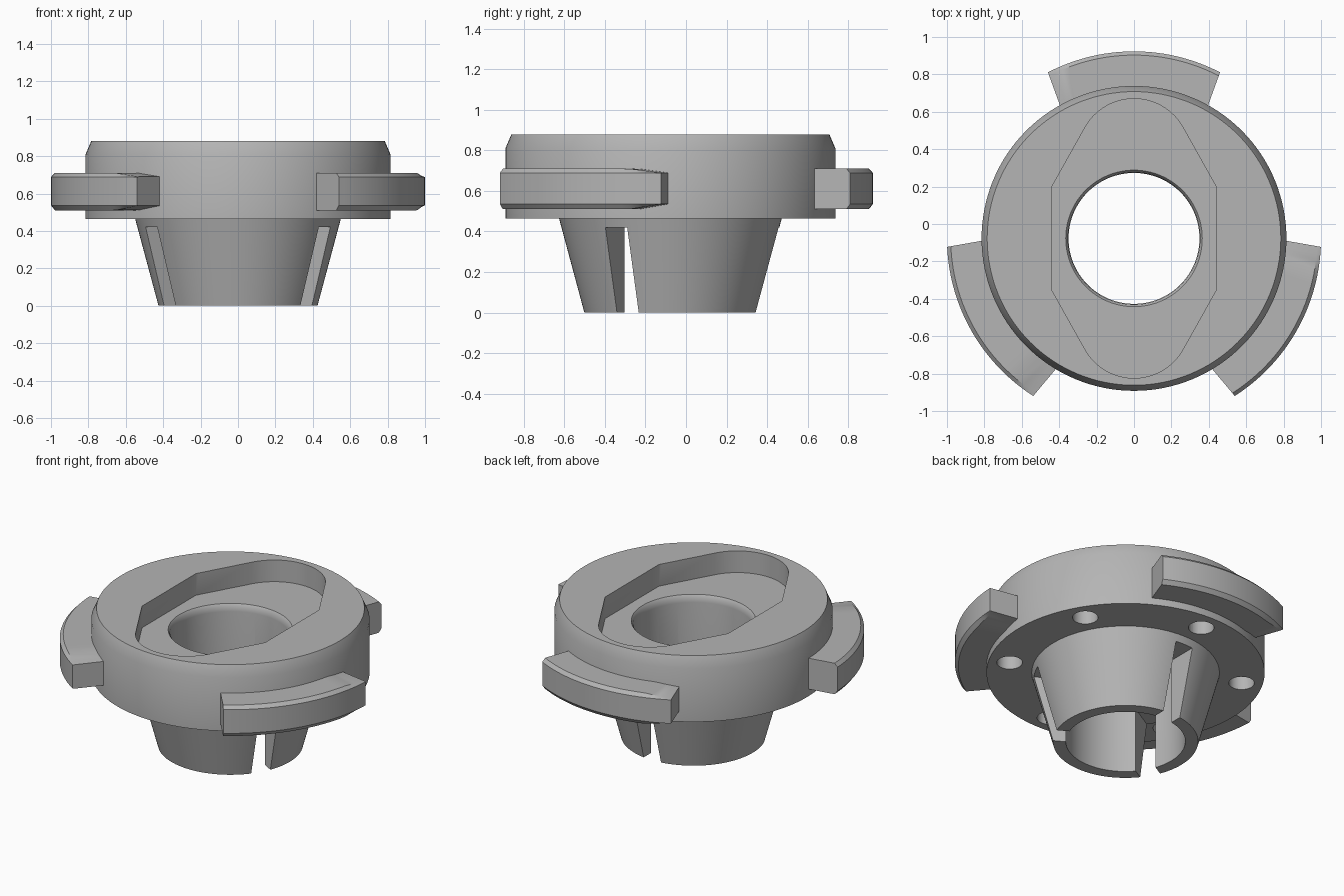
import bpy, bmesh
from math import sin, cos, pi, radians
from mathutils import Matrix, Vector

old = bpy.data.objects.get("Cube")
if old:
    bpy.data.objects.remove(old, do_unlink=True)

CENTRE = Vector((0, -0.077, 0))  # axis of the round body

grey = bpy.data.materials.new("light_grey")
grey.use_nodes = True
COLOUR = (0.46, 0.46, 0.46, 1)
grey.diffuse_color = COLOUR
grey.node_tree.nodes["Principled BSDF"].inputs["Base Color"].default_value = COLOUR


def make_object(name, bm):
    bmesh.ops.recalc_face_normals(bm, faces=bm.faces)
    mesh = bpy.data.meshes.new(name)
    bm.to_mesh(mesh)
    bm.free()
    mesh.materials.append(grey)
    obj = bpy.data.objects.new(name, mesh)
    obj.location = CENTRE
    bpy.context.collection.objects.link(obj)
    return obj


def bridge(bm, rings, closed):
    """Skin a list of closed vertex rings; cap the ends unless closed."""
    pairs = list(zip(rings, rings[1:]))
    if closed:
        pairs.append((rings[-1], rings[0]))
    for a, b in pairs:
        for i in range(len(a)):
            j = (i + 1) % len(a)
            bm.faces.new((a[i], a[j], b[j], b[i]))
    if not closed:
        bm.faces.new(rings[0])
        bm.faces.new(rings[-1])


def lathe(name, profile, steps=128):
    bm = bmesh.new()
    rings = [[bm.verts.new((r * cos(2 * pi * k / steps), r * sin(2 * pi * k / steps), z))
              for r, z in profile] for k in range(steps)]
    bridge(bm, rings, True)
    return make_object(name, bm)


def prism(name, outline, z0, z1):
    bm = bmesh.new()
    bridge(bm, [[bm.verts.new((x, y, z)) for x, y in outline] for z in (z0, z1)], False)
    return make_object(name, bm)


def cut(obj, cutter):
    """Subtract the cutter, then discard it."""
    cutter.hide_render = True
    mod = obj.modifiers.new("cut", "BOOLEAN")
    mod.operation, mod.solver, mod.object = "DIFFERENCE", "EXACT", cutter
    bpy.context.view_layer.update()
    graph = bpy.context.evaluated_depsgraph_get()
    mesh = bpy.data.meshes.new_from_object(obj.evaluated_get(graph))
    obj.modifiers.clear()
    obj.data = mesh
    bpy.data.objects.remove(cutter, do_unlink=True)


def smooth(obj, angle):
    bpy.ops.object.select_all(action="DESELECT")
    obj.select_set(True)
    bpy.context.view_layer.objects.active = obj
    bpy.ops.object.shade_smooth_by_angle(angle=radians(angle))


# Flanged body: tapered collar, wide disc with chamfered rim, softened bore
FLOOR = 0.74
body = lathe("flanged_body", [
    (0.35, 0), (0.425, 0), (0.55, 0.465), (0.815, 0.465), (0.815, 0.81), (0.785, 0.88),
    (0.365, 0.88), (0.365, FLOOR), (0.354, FLOOR - 0.015), (0.35, FLOOR - 0.045)])

# Elongated pocket: rounded ends joined to straight flanks
end_arc = [(0.3 * cos(radians(a)), 0.447 + 0.3 * sin(radians(a))) for a in range(28, 153, 4)]
half = [(0.44, 0.275)] + end_arc + [(-0.44, 0.275)]
cut(body, prism("pocket_cutter", half + [(-x, -y) for x, y in half], FLOOR, 1))

# Three slits splitting the collar
slit = [(0.2, -0.062), (0.7, -0.062), (0.7, 0.062), (0.2, 0.062)]
for angle in (90, 210, 330):
    cutter = prism("slit_cutter", slit, -0.1, 0.42)
    cutter.data.transform(Matrix.Rotation(radians(angle), 4, "Z"))
    cut(body, cutter)

# Six blind bolt holes in the underside
for angle in range(30, 390, 60):
    a = radians(angle)
    ring = [(0.69 * cos(a) + 0.075 * cos(2 * pi * k / 32),
             0.69 * sin(a) + 0.075 * sin(2 * pi * k / 32)) for k in range(32)]
    cut(body, prism("bolt_hole_cutter", ring, 0.4, 0.66))
smooth(body, 30)


# Locking tabs: curved lugs, chamfered outside, with a lead-in at one end
def locking_tab(name, angle, steps=24):
    bm = bmesh.new()
    rings = []
    for k in range(steps + 1):
        s = 2 * k / steps - 1
        lead = max(0, (s - 0.65) / 0.35)
        low, high = 0.51 + 0.025 * lead, 0.71 - 0.02 * lead
        edge, lean = radians(27.4 * s), radians(20 * s)
        section = [(0.22, low), (0.02, low), (0, 0.536), (0, 0.689), (0.02, high), (0.22, high)]
        rings.append([bm.verts.new((cos(edge) - d * cos(lean), sin(edge) - d * sin(lean), z))
                      for d, z in section])
    bridge(bm, rings, False)
    bm.transform(Matrix.Rotation(radians(angle), 4, "Z"))
    smooth(make_object(name, bm), 25)


for name, angle in (("back_tab", 90), ("right_tab", 210), ("left_tab", 330)):
    locking_tab(name, angle)
